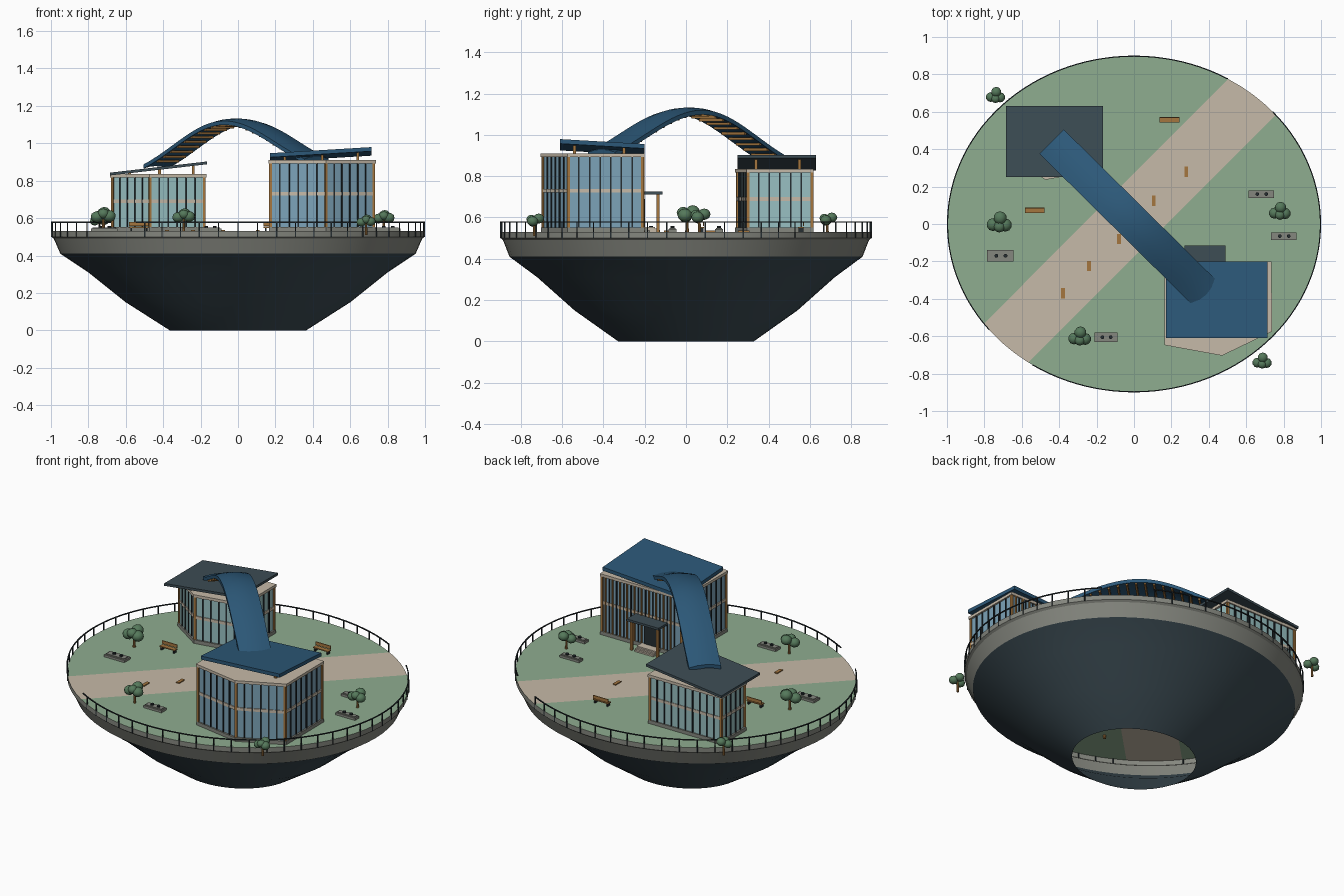
import bpy, bmesh, math
from mathutils import Matrix, Vector

if "Cube" in bpy.data.objects:
    bpy.data.objects.remove(bpy.data.objects["Cube"])


def material(name, hexcode):
    m = bpy.data.materials.new(name)
    rgb = [int(hexcode[i:i + 2], 16) / 255 for i in (0, 2, 4)]
    m.diffuse_color = [((c + .055) / 1.055) ** 2.4 for c in rgb] + [1]
    m.use_nodes = True
    m.node_tree.nodes["Principled BSDF"].inputs["Base Color"].default_value = m.diffuse_color
    return m


SLATE = material("dark slate", "3D4D55")
STONE = material("concrete grey", "85877F")
GRASS = material("lawn green", "8FAD90")
SAND = material("sand", "C6BAA8")
BLUE = material("roof blue", "2C5878")
GLASS_A = material("blue glass", "7CA3B8")
GLASS_B = material("teal glass", "98C0C2")
WOOD = material("wood", "A5763F")
LEAF = material("leaf green", "55795B")
DARK = material("charcoal", "252D31")
DECK = .53


def finish(name, bm, *mats, smooth=None):
    me = bpy.data.meshes.new(name)
    bm.to_mesh(me)
    bm.free()
    for m in mats:
        me.materials.append(m)
    ob = bpy.data.objects.new(name, me)
    bpy.context.collection.objects.link(ob)
    if smooth:
        bpy.ops.object.select_all(action='DESELECT')
        ob.select_set(True)
        bpy.context.view_layer.objects.active = ob
        bpy.ops.object.shade_smooth_by_angle(angle=math.radians(smooth))
    return ob


def box(bm, c, size, rot=0, mat=0):
    m = Matrix.Translation(c) @ Matrix.Rotation(rot, 4, 'Z') @ Matrix.Diagonal((*size, 1))
    r = bmesh.ops.create_cube(bm, size=1, matrix=m)
    for f in {f for v in r['verts'] for f in v.link_faces}:
        f.material_index = mat


def beam(bm, a, b, w, h):
    a, b = Vector(a), Vector(b)
    d = b - a
    m = Matrix.Translation((a + b) / 2) @ d.to_track_quat('X', 'Z').to_matrix().to_4x4()
    bmesh.ops.create_cube(bm, size=1, matrix=m @ Matrix.Diagonal((d.length, w, h, 1)))


def prism(bm, pts, z0, z1, mat=0):
    lo = [bm.verts.new((x, y, z0)) for x, y in pts]
    hi = [bm.verts.new((x, y, z1)) for x, y in pts]
    n = len(pts)
    fs = [bm.faces.new(lo[::-1]), bm.faces.new(hi)]
    fs += [bm.faces.new((lo[i], lo[(i + 1) % n], hi[(i + 1) % n], hi[i])) for i in range(n)]
    for f in fs:
        f.material_index = mat


def grow(pts, d):
    cx = sum(p[0] for p in pts) / len(pts)
    cy = sum(p[1] for p in pts) / len(pts)
    out = []
    for x, y in pts:
        l = math.hypot(x - cx, y - cy)
        out.append((x + (x - cx) / l * d, y + (y - cy) / l * d))
    return out


def ellipse(a, r=1):
    return r * math.cos(a), .9 * r * math.sin(a)


# Oval bowl, open underneath, with a concrete rim
N = 72
profile = [(.365, 0), (.6, .15), (.8, .31), (.95, .41), (.985, .49), (.998, .5), (.998, DECK)]
bm = bmesh.new()
rings = [[bm.verts.new((*ellipse(2 * math.pi * i / N, r), z)) for i in range(N)] for r, z in profile]
for k in range(len(rings) - 1):
    for i in range(N):
        j = (i + 1) % N
        f = bm.faces.new((rings[k][i], rings[k][j], rings[k + 1][j], rings[k + 1][i]))
        f.material_index = int(k >= 3)
finish("bowl", bm, SLATE, STONE, smooth=25)

# Lawn split by a diagonal path
bm = bmesh.new()
bm.faces.new([bm.verts.new((*ellipse(2 * math.pi * i / N, .998), DECK)) for i in range(N)])
for off in (.27, -.175):
    bmesh.ops.bisect_plane(bm, geom=bm.verts[:] + bm.edges[:] + bm.faces[:],
                           plane_co=(0, off, 0), plane_no=(-1, 1, 0))
for f in bm.faces:
    c = f.calc_center_median()
    f.material_index = int(-.175 < c.y - c.x < .27)
finish("lawn_and_path", bm, GRASS, SAND)

# Railing, open where the path meets the edge
bm = bmesh.new()
M = 120
for i in range(M):
    p, q = (ellipse(2 * math.pi * (i + k) / M, .997) for k in (0, 1))
    if -.175 < p[1] - p[0] < .27:
        continue
    beam(bm, (*p, .578), (*q, .578), .006, .006)
    if i % 2 == 0:
        box(bm, (*p, .54), (.006, .006, .08))
finish("railing", bm, DARK)


# Glazed pavilions: plinth, glass, mullions, corner posts, bands, cap
def pavilion(name, pts, top, band, glass, fins):
    bm = bmesh.new()
    prism(bm, grow(pts, .012), DECK, .552, 1)
    prism(bm, pts, .552, top - .015, 0)
    prism(bm, grow(pts, .006), band - .009, band + .009, 2)
    prism(bm, grow(pts, .014), top - .017, top, 2)
    h = top - .567
    zc = .552 + h / 2
    for i, a in enumerate(pts):
        a, b = Vector(a), Vector(pts[(i + 1) % len(pts)])
        ang = math.atan2((b - a).y, (b - a).x)
        n = max(2, round((b - a).length / .05))
        for k in range(1, n):
            p = a.lerp(b, k / n)
            box(bm, (*p, zc), (.007, .012, h), ang, 3)
            if i == fins:
                q = a.lerp(b, (k - .5) / n)
                box(bm, (*q, zc), (.008, .02, h), ang, 4)
        box(bm, (*a, zc), (.014, .014, h), ang, 4)
    finish(name, bm, glass, STONE, SAND, DARK, WOOD)


plan_a = [(.175, -.64), (.47, -.69), (.725, -.57), (.725, -.21), (.175, -.21)]
plan_b = [(-.67, .38), (-.47, .25), (-.18, .3), (-.18, .61), (-.67, .61)]
pavilion("large_pavilion", plan_a, .91, .73, GLASS_A, 3)
pavilion("small_pavilion", plan_b, .835, .69, GLASS_B, None)


# Tilted roof slabs
def roof(name, x0, x1, y0, y1, z, sx, sy, t, mat):
    bm = bmesh.new()
    prism(bm, [(x0, y0), (x1, y0), (x1, y1), (x0, y1)], 0, t)
    for v in bm.verts:
        v.co.z += z + sx * (v.co.x - x0) + sy * (v.co.y - y0)
    finish(name, bm, mat)


roof("large_roof", .17, .715, -.61, -.2, .925, .06, -.058, .022, BLUE)
roof("small_roof", -.685, -.165, .25, .63, .828, .115, 0, .015, SLATE)

# Roof struts
bm = bmesh.new()
for x in (.25, .45, .64):
    for y in (-.54, -.3):
        z = .93 + .06 * (x - .17) - .058 * (y + .61)
        beam(bm, (x, y, .9), (x, y, z), .014, .014)
for x in (-.58, -.42, -.24):
    for y in (.34, .55):
        beam(bm, (x, y, .82), (x, y, .835 + .115 * (x + .685)), .014, .014)
finish("roof_struts", bm, WOOD)

# Arched canopy sweeping diagonally from roof to roof
S = Vector((1, 1, 0)).normalized()


def arch(t):
    u = abs(t)
    f = .5 * (1 - u * u) + .25 * (1 + math.cos(math.pi * u))
    z0 = .895 if t < 0 else .925
    return Vector((.43 * t - .01, -.425 * t + .015, z0 + (1.128 - z0) * f))


bm = bmesh.new()
rows = []
for i in range(41):
    p = arch(i / 20 - 1)
    row = [(-.092, -.008), (-.045, .002), (0, .005), (.045, .002), (.092, -.008)]
    rows.append([bm.verts.new(p + S * w + Vector((0, 0, h))) for w, h in row]
                + [bm.verts.new(p + S * w + Vector((0, 0, h - .022))) for w, h in row[::-1]])
for a, b in zip(rows, rows[1:]):
    for k in range(10):
        bm.faces.new((a[k], b[k], b[(k + 1) % 10], a[(k + 1) % 10]))
bm.faces.new(rows[0])
bm.faces.new(rows[-1][::-1])
bmesh.ops.recalc_face_normals(bm, faces=bm.faces[:])
finish("arched_canopy", bm, BLUE, smooth=30)

# Wooden ribs beneath the arch
bm = bmesh.new()
for i in range(21):
    p = arch(-.85 + i * .085) - Vector((0, 0, .03))
    beam(bm, p - S * .08, p + S * .08, .012, .014)
finish("arch_ribs", bm, WOOD)

# Entrance porch with posts and steps
bm = bmesh.new()
box(bm, (.38, -.16, .718), (.22, .09, .014), 0, 0)
for x in (.29, .47):
    box(bm, (x, -.135, .62), (.014, .014, .185), 0, 1)
for k in range(3):
    box(bm, (.38, -.175 + k * .012, .55 - k * .008), (.13, .05, .01), 0, 2)
box(bm, (.38, -.204, .62), (.1, .012, .14), 0, 3)
finish("porch", bm, SLATE, WOOD, SAND, DARK)

# Path inlays
bm = bmesh.new()
for x, y in ((-.38, -.37), (-.24, -.225), (-.08, -.08), (.105, .125), (.28, .28)):
    box(bm, (x, y, DECK + .003), (.02, .055, .006))
finish("path_inlays", bm, WOOD)

# Benches
for n, (x, y, s) in enumerate(((.19, .557, 1), (-.53, .072, 1))):
    bm = bmesh.new()
    box(bm, (x, y, .551), (.105, .028, .006))
    box(bm, (x, y + s * .013, .568), (.105, .005, .02))
    for d in (-.042, .042):
        box(bm, (x + d, y, .54), (.008, .024, .02), 0, 1)
    finish(f"bench_{n + 1}", bm, WOOD, DARK)

# Low stone slabs with small round stools
for n, (x, y, w, d) in enumerate(((-.715, -.17, .14, .06), (-.15, -.605, .125, .05),
                                  (.68, .16, .135, .04), (.8, -.065, .135, .04))):
    bm = bmesh.new()
    box(bm, (x, y, .537), (w, d, .014))
    box(bm, (x, y, .546), (w * .88, d * .7, .006))
    old = set(bm.faces)
    for k in (-.15, .2):
        bmesh.ops.create_cone(bm, cap_ends=True, segments=10, radius1=.01, radius2=.01, depth=.012,
                              matrix=Matrix.Translation((x + k * w, y, .552)))
    for f in set(bm.faces) - old:
        f.material_index = 1
    finish(f"stone_slab_{n + 1}", bm, STONE, DARK)

# Trees: trunk and a cluster of round lobes
for n, (x, y, s, z) in enumerate(((-.74, .685, .8, .59), (-.72, .005, 1.05, .615), (-.29, -.605, .95, .612),
                                  (.78, .065, .9, .605), (.685, -.735, .8, .585))):
    bm = bmesh.new()
    for dx, dy, dz, r in ((-.032, -.008, -.008, .033), (.03, -.01, -.004, .034),
                          (.004, .026, .012, .034), (0, -.018, .008, .03)):
        bmesh.ops.create_icosphere(bm, subdivisions=2, radius=r * s, matrix=Matrix.Translation(
            (x + dx * s, y + dy * s, z + dz * s)) @ Matrix.Diagonal((1, 1, .9, 1)))
    old = set(bm.faces)
    bmesh.ops.create_cone(bm, cap_ends=True, segments=8, radius1=.009 * s, radius2=.006 * s,
                          depth=z - .51, matrix=Matrix.Translation((x, y, (z + .51) / 2)))
    for f in set(bm.faces) - old:
        f.material_index = 1
    finish(f"tree_{n + 1}", bm, LEAF, WOOD, smooth=40)
